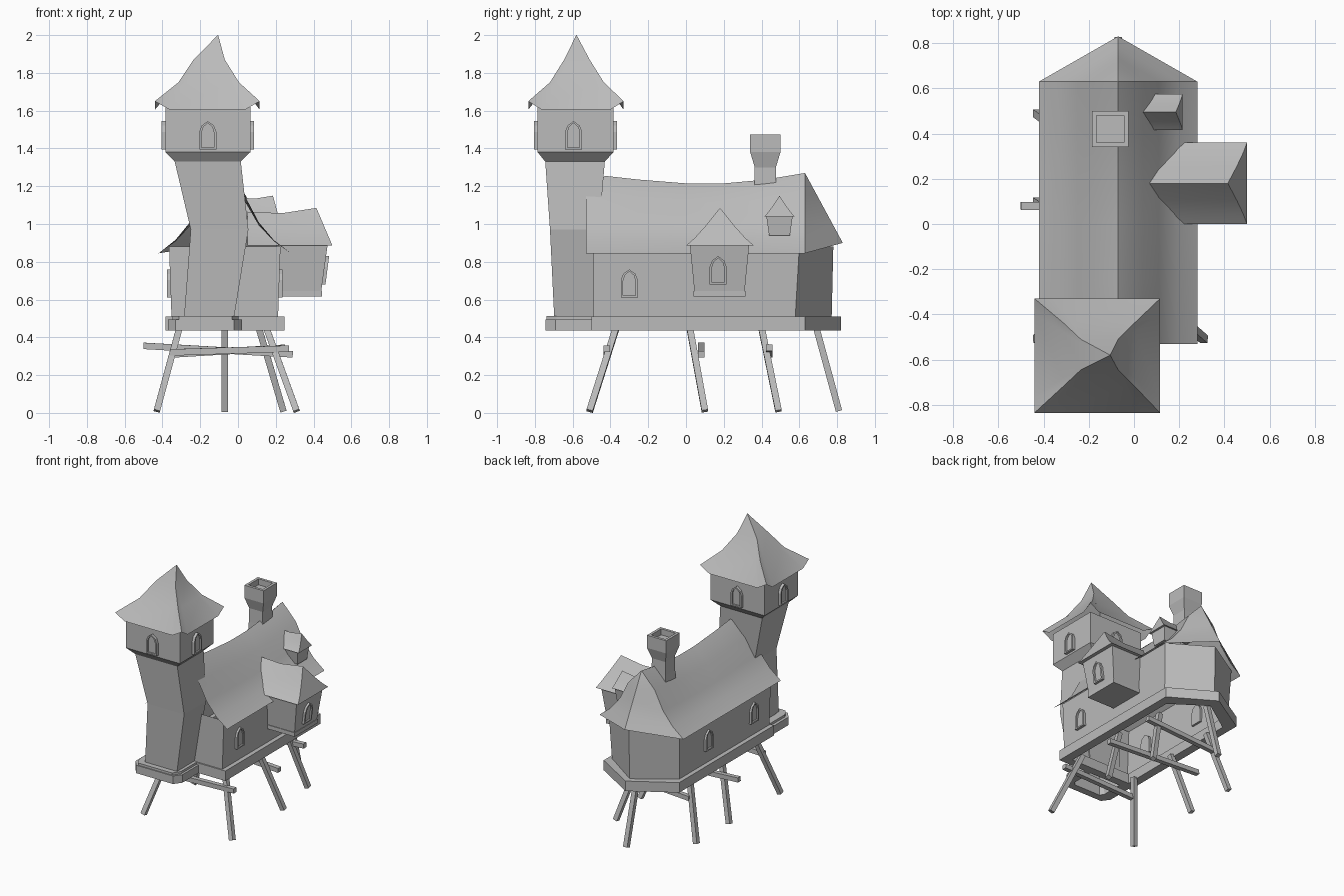
import bpy, bmesh, math
from mathutils import Vector

if "Cube" in bpy.data.objects:
    bpy.data.objects.remove(bpy.data.objects["Cube"])

mat = bpy.data.materials.new("plain grey")
mat.use_nodes = True
grey = (0.5, 0.5, 0.5, 1)
mat.diffuse_color = grey
mat.node_tree.nodes["Principled BSDF"].inputs["Base Color"].default_value = grey


def finish(name, bm, smooth=None):
    bmesh.ops.recalc_face_normals(bm, faces=bm.faces)
    mesh = bpy.data.meshes.new(name)
    bm.to_mesh(mesh)
    bm.free()
    mesh.materials.append(mat)
    ob = bpy.data.objects.new(name, mesh)
    bpy.context.collection.objects.link(ob)
    if smooth:
        bpy.ops.object.select_all(action='DESELECT')
        ob.select_set(True)
        bpy.context.view_layer.objects.active = ob
        bpy.ops.object.shade_smooth_by_angle(angle=math.radians(smooth))
    return ob


def loft(name, rings, start=True, end=True, closed=True, wrap=False, smooth=None):
    """Skin a list of equal-length point rings."""
    bm = bmesh.new()
    rows = [[bm.verts.new(p) for p in ring] for ring in rings]
    n = len(rows[0])
    for a, b in zip(rows, rows[1:] + (rows[:1] if wrap else [])):
        for i in range(n if closed else n - 1):
            j = (i + 1) % n
            bm.faces.new((a[i], a[j], b[j], b[i]))
    if start:
        bm.faces.new(rows[0])
    if end:
        bm.faces.new(rows[-1])
    return finish(name, bm, smooth)


def rect(z, x0, x1, y0, y1):
    return [(x0, y0, z), (x1, y0, z), (x1, y1, z), (x0, y1, z)]


def at_z(outline, z):
    return [(x, y, z) for x, y in outline]


def band(name, outer, inner, z0, z1):
    loft(name, [at_z(outer, z0), at_z(outer, z1), at_z(inner, z1), at_z(inner, z0)],
         start=False, end=False, wrap=True)


def beam(name, a, b, w=0.034):
    a, b = Vector(a), Vector(b)
    d = (b - a).normalized()
    u = d.cross(Vector((0, 1, 0.01))).normalized() * w / 2
    v = d.cross(u).normalized() * w / 2
    loft(name, [[p + u + v, p - u + v, p - u - v, p + u - v] for p in (a, b)])


def window(name, x, y, z, facing, lean=0.0, w=0.09, h=0.15):
    """Arched frame with a recessed pane; z is the sill height."""
    ang = math.radians(facing)
    n = Vector((math.cos(ang), math.sin(ang), 0))
    u = Vector((-n.y, n.x, 0))
    arch = [(-.5, 0), (.5, 0), (.5, .62), (.36, .84), (0, 1), (-.36, .84), (-.5, .62)]

    def ring(s, depth):
        pts = []
        for a, b in arch:
            b = .5 + (b - .5) * (s * .5 + .5 if s < 1 else 1)
            pts.append(Vector((x, y, z)) + u * (a * w * s) + Vector((0, 0, b * h))
                       + n * (depth + lean * b * h))
        return pts
    loft(name, [ring(1, -.015), ring(1, .02), ring(.72, .02), ring(.72, .008)])


# House walls, open underneath, with a pointed back
CX = -0.07
def house(w, front, corner, tip):
    return [(CX - w, front), (CX + w, front), (CX + w, corner), (CX, tip), (CX - w, corner)]

loft("house_walls", [at_z(house(.28, -.49, .575, .77), .45),
                     at_z(house(.295, -.49, .6, .78), .88)], start=False, end=False)

# Platform rims
band("platform", house(.315, -.5, .63, .82), house(.25, -.44, .56, .73), .435, .51)
plate = [(-.37, -.5), (-.37, -.69), (-.33, -.745), (-.02, -.745), (.02, -.69), (.02, -.5)]
inner = [(-.29, -.48), (-.29, -.66), (-.27, -.69), (-.05, -.69), (-.03, -.66), (-.03, -.48)]
band("tower_platform", plate, inner, .435, .495)
band("tower_skirt", [(x * .9 - .015, y * .97 - .015) for x, y in plate], inner, .48, .512)

# Main roof: curved slopes under a sagging ridge
profile = [(0, 1), (.11, .725), (.18, .4), (.26, .17), (.35, 0)]
half = [(-o, f) for o, f in reversed(profile[1:])] + profile
EAVE = .845
rows = []
for y, ridge in ((-.53, 1.255), (-.25, 1.235), (0, 1.215), (.2, 1.215), (.42, 1.235), (.63, 1.27)):
    row = []
    for o, f in half:
        yy = y + .1 if (o == 0 and y < -.5) else y
        row.append((CX + o, yy, EAVE + f * (ridge - EAVE)))
    rows.append(row)
bm = bmesh.new()
grid = [[bm.verts.new(p) for p in r] for r in rows]
for a, b in zip(grid, grid[1:]):
    for i in range(len(half) - 1):
        bm.faces.new((a[i], a[i + 1], b[i + 1], b[i]))
# Pointed hip at the back
last = grid[-1]
spine = [last[4]] + [bm.verts.new((CX, .63 + .2 * o / .35, 1.27 - .37 * o / .35))
                     for o, f in profile[1:]]
for side in (-1, 1):
    for k in range(4):
        quad = [last[4 + side * k], last[4 + side * (k + 1)], spine[k + 1]]
        if k:
            quad.append(spine[k])
        bm.faces.new(quad)
finish("main_roof", bm, 35)

# Leaning tower with a flared head
loft("tower", [rect(.45, -.29, -.03, -.695, -.49), rect(.97, -.25, .055, -.72, -.46),
               rect(1.33, -.335, .015, -.745, -.43), rect(1.38, -.385, .065, -.785, -.385),
               rect(1.62, -.385, .065, -.785, -.385)], start=False)


def eave_ring(z, x0, x1, y0, y1, dip=0.0):
    """Square ring with raised corners and lowered sides."""
    c = [Vector(p) for p in rect(z, x0, x1, y0, y1)]
    pts = []
    for a, b in zip(c, c[1:] + c[:1]):
        pts += [a, a.lerp(b, .14) - Vector((0, 0, dip)), a.lerp(b, .86) - Vector((0, 0, dip))]
    return pts

loft("tower_roof", [eave_ring(1.65, -.44, .115, -.835, -.33, .045),
                    eave_ring(1.75, -.315, .005, -.72, -.435),
                    eave_ring(1.87, -.235, -.07, -.645, -.51),
                    eave_ring(2.0, -.107, -.105, -.581, -.579)], start=False, smooth=30)

# Chimney with a hollow top
def stack(z, w, cx=-.105, cy=.42):
    return rect(z, cx - w, cx + w, cy - w, cy + w)

loft("chimney", [stack(1.12, .062), stack(1.2, .058), stack(1.3, .056), stack(1.38, .08),
                 stack(1.475, .08), stack(1.475, .06), stack(1.43, .06)])


# Dormers
def dormer(name, cy, w, x_in, x_out, hip, eave, peak):
    shape = [(-1, 0), (-.75, .2), (-.42, .53), (0, 1), (.42, .53), (.75, .2), (1, 0)]
    rings = []
    for t, sag in ((0, .1), (.5, .14), (1, 0)):
        ring = []
        for o, f in shape:
            x = x_in + t * (x_out - hip * f - x_in)
            ring.append((x, cy + o * w, eave + f * (peak - eave) * (1 - sag)))
        rings.append(ring)
    loft(name, rings, smooth=30)

dormer("large_dormer_roof", .18, .18, .05, .5, .085, .885, 1.085)
loft("large_dormer_walls", [rect(.64, .2, .44, .045, .31), rect(.895, .2, .475, .02, .335)])
loft("large_dormer_floor", [rect(.615, .2, .445, .04, .315), rect(.645, .2, .445, .04, .315)])
dormer("small_dormer_roof", .495, .08, 0, .215, .03, 1.04, 1.15)
loft("small_dormer_walls", [rect(.94, .05, .19, .44, .55), rect(1.045, .05, .2, .425, .565)])

# Windows
window("large_dormer_window", .443, .17, .68, 0, lean=.13)
window("house_window_right_side", .215, -.3, .61, 0)
for i, y in enumerate((-.29, .25)):
    window(f"house_window_{i}", -.355, y, .61, 180)
for name, x, y, a in (("front", -.16, -.785, -90), ("back", -.16, -.385, 90),
                      ("left", .065, -.595, 0), ("right", -.385, -.595, 180)):
    window("tower_window_" + name, x, y, 1.395, a)

# Splayed stilts and cross braces
for i, (y0, y1, xr0, xr1) in enumerate(((-.37, -.51, .15, .31), (.02, .1, .15, .31),
                                        (.4, .49, .11, .24))):
    beam(f"stilt_left_{i}", (xr0, y0, .45), (xr1, y1, .01))
    beam(f"stilt_right_{i}", (-.31, y0, .45), (-.43, y1, .01))
beam("stilt_back", (CX, .69, .45), (CX, .81, .01))
for i, (y, x0, z0, x1, z1) in enumerate(((-.42, -.36, .32, .27, .34), (.08, -.5, .355, .29, .31),
                                         (.44, -.34, .31, .25, .345))):
    beam(f"brace_{i}", (x0, y, z0), (x1, y, z1))
